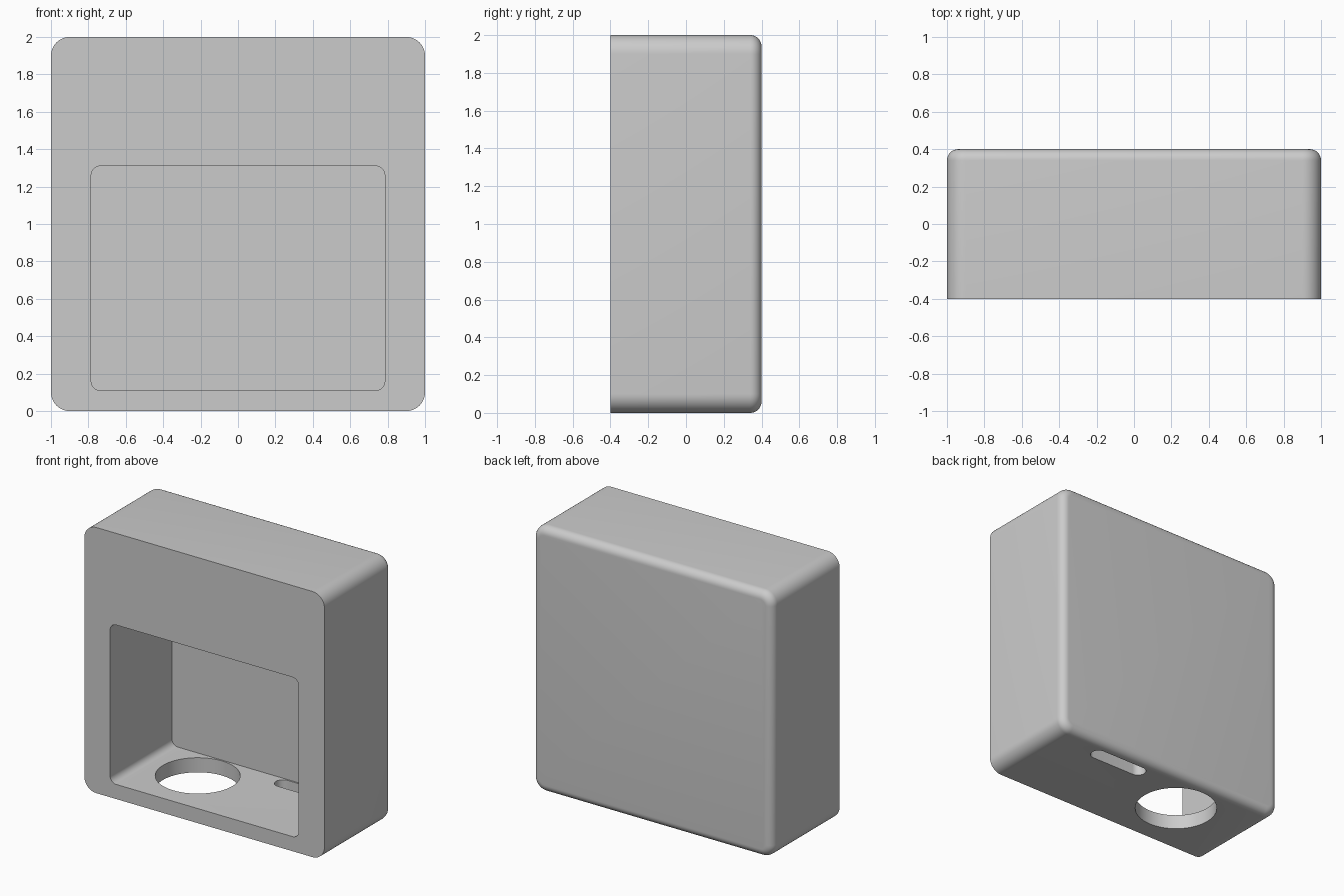
import bpy
import bmesh
from math import radians
from mathutils import Matrix, Vector

if "Cube" in bpy.data.objects:
    bpy.data.objects.remove(bpy.data.objects["Cube"], do_unlink=True)

grey = bpy.data.materials.new("light grey")
grey.use_nodes = True
grey.diffuse_color = (0.6, 0.6, 0.6, 1)
grey.node_tree.nodes["Principled BSDF"].inputs["Base Color"].default_value = (0.6, 0.6, 0.6, 1)


def rounded_box(name, low, high, axis, radius, segments=10, back_radius=0):
    """Box with the edges along one axis rounded, and optionally its back rim too."""
    low, high = Vector(low), Vector(high)
    bm = bmesh.new()
    size = high - low
    bmesh.ops.create_cube(bm, size=1, matrix=Matrix.Translation((low + high) / 2) @ Matrix.Diagonal((*size, 1)))
    along = [e for e in bm.edges
             if abs(e.verts[0].co[axis] - e.verts[1].co[axis]) > size[axis] / 2]
    bmesh.ops.bevel(bm, geom=along, offset=radius, segments=segments, profile=0.5, affect='EDGES')
    if back_radius:
        rim = [e for e in bm.edges if all(v.co.y > high.y - 0.001 for v in e.verts)]
        bmesh.ops.bevel(bm, geom=rim, offset=back_radius, segments=8, profile=0.5, affect='EDGES')
    bmesh.ops.recalc_face_normals(bm, faces=bm.faces)
    mesh = bpy.data.meshes.new(name)
    bm.to_mesh(mesh)
    bm.free()
    mesh.materials.append(grey)
    obj = bpy.data.objects.new(name, mesh)
    bpy.context.collection.objects.link(obj)
    return obj


def cut(target, cutter):
    """Subtract the cutter from the target and throw it away."""
    cutter.hide_render = True
    mod = target.modifiers.new(cutter.name, 'BOOLEAN')
    mod.operation = 'DIFFERENCE'
    mod.solver = 'EXACT'
    mod.object = cutter
    bpy.context.view_layer.objects.active = target
    bpy.ops.object.modifier_apply(modifier=mod.name)
    bpy.data.objects.remove(cutter, do_unlink=True)


# Outer housing, rounded at the corners and round the back
housing = rounded_box("housing", (-1, -0.4, 0), (1, 0.4, 2), 1, 0.1, back_radius=0.06)

# Deep compartment open at the front
cut(housing, rounded_box("compartment", (-0.785, -0.6, 0.11), (0.785, 0.335, 1.31), 1, 0.05))

# Round hole through the floor
bpy.ops.mesh.primitive_cylinder_add(vertices=64, radius=0.29, depth=0.4, location=(-0.36, 0.035, 0.05))
round_hole = bpy.context.object
round_hole.name = "round_hole"
round_hole.data.materials.append(grey)
cut(housing, round_hole)

# Cable slot through the floor, near the back
cut(housing, rounded_box("cable_slot", (0.13, 0.208, -0.1), (0.61, 0.324, 0.25), 2, 0.0575))

# Smooth the rounded parts only
bpy.ops.object.select_all(action='DESELECT')
housing.select_set(True)
bpy.context.view_layer.objects.active = housing
bpy.ops.object.shade_smooth_by_angle(angle=radians(30))
